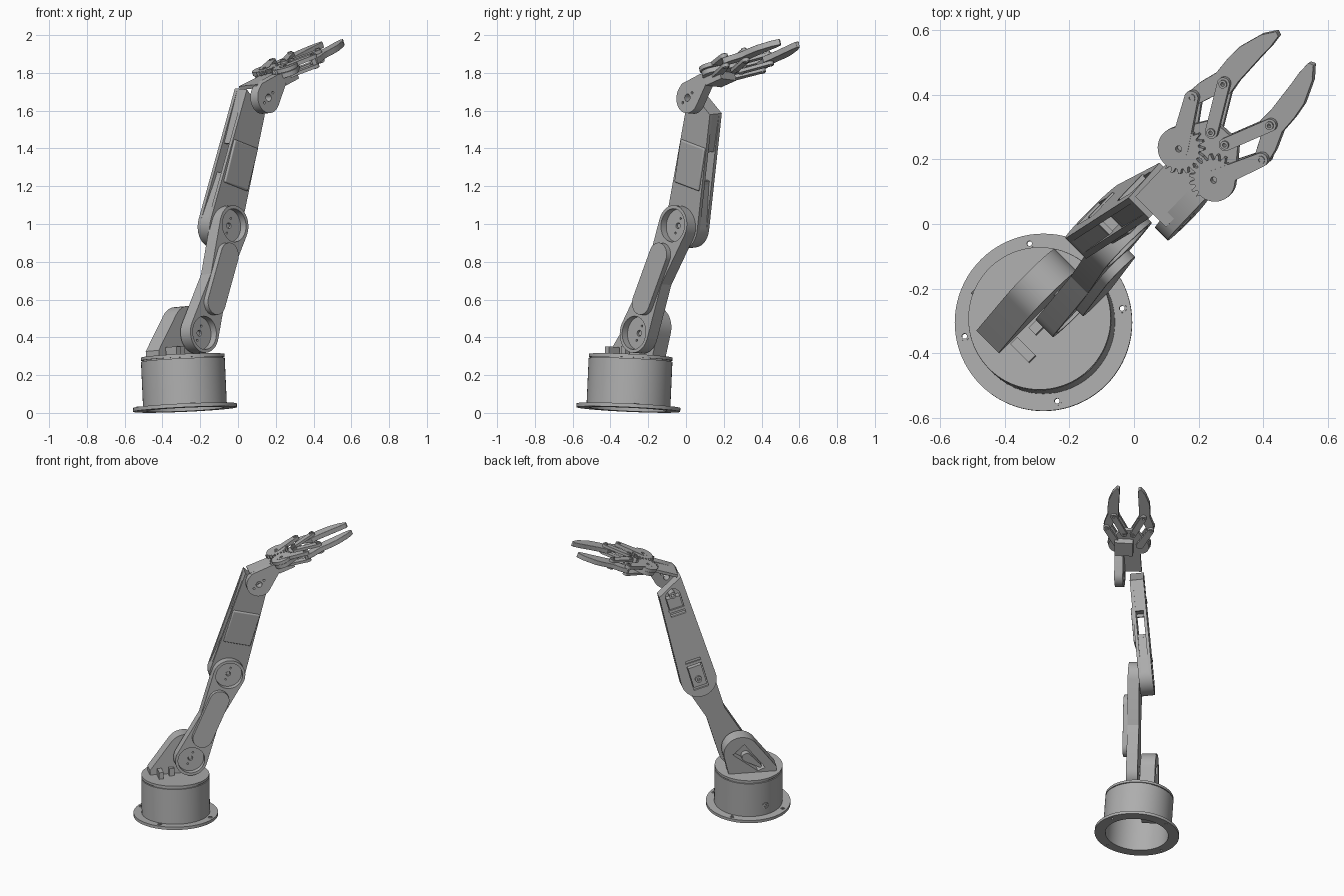
import bpy, bmesh, math
from math import sin, cos, pi, radians
from mathutils import Matrix, Vector, geometry

cube = bpy.data.objects.get("Cube")
if cube:
    bpy.data.objects.remove(cube)

grey = bpy.data.materials.new("plain grey")
grey.use_nodes = True
GREY = (0.42, 0.42, 0.42, 1)
grey.diffuse_color = GREY
grey.node_tree.nodes["Principled BSDF"].inputs["Base Color"].default_value = GREY

# The arm swings in a vertical plane: U is its reach, W its sideways axis
S = math.sqrt(0.5)
U, W, Z = Vector((S, S, 0)), Vector((S, -S, 0)), Vector((0, 0, 1))
BASIS = Matrix((U, Z, W)).transposed().to_4x4()


def frame(u, w, z, pitch=0.0, roll=0.0, plan=False, yaw=0.0):
    """Side frame (x reach, y up, z sideways) or plan frame (x reach, z up)."""
    m = Matrix.Translation(U * u + W * w + Z * z) @ BASIS
    m = m @ Matrix.Rotation(roll, 4, 'X') @ Matrix.Rotation(pitch, 4, 'Z')
    if plan:
        m = m @ Matrix.Rotation(-pi / 2, 4, 'X') @ Matrix.Rotation(yaw, 4, 'Z')
    return m


def circle(x, y, r, n=40):
    return [(x + r * cos(2 * pi * i / n), y + r * sin(2 * pi * i / n)) for i in range(n)]


def rect(x0, x1, y0, y1):
    return [(x0, y0), (x1, y0), (x1, y1), (x0, y1)]


def hull(*discs):
    """Outline stretched round a set of discs (radius 0 is a corner)."""
    pts = []
    for x, y, r in discs:
        pts += circle(x, y, r) if r else [(x, y)]
    return [pts[i] for i in geometry.convex_hull_2d([Vector(p) for p in pts])]


def prism(name, fr, outline, c0, c1, holes=(), bevel=0.0):
    """Extrude an outline with holes from c0 to c1 along the frame's z."""
    cu = bpy.data.curves.new(name, 'CURVE')
    cu.dimensions, cu.fill_mode, cu.extrude = '2D', 'BOTH', (c1 - c0) / 2
    for loop in [outline, *holes]:
        sp = cu.splines.new('POLY')
        sp.points.add(len(loop) - 1)
        for p, (x, y) in zip(sp.points, loop):
            p.co = (x, y, 0, 1)
        sp.use_cyclic_u = True
    tmp = bpy.data.objects.new(name + "_outline", cu)
    bpy.context.collection.objects.link(tmp)
    dg = bpy.context.evaluated_depsgraph_get()
    me = bpy.data.meshes.new_from_object(tmp.evaluated_get(dg))
    bpy.data.objects.remove(tmp)
    bpy.data.curves.remove(cu)
    bm = bmesh.new()
    bm.from_mesh(me)
    bmesh.ops.remove_doubles(bm, verts=bm.verts, dist=1e-5)
    bmesh.ops.translate(bm, verts=bm.verts, vec=(0, 0, (c0 + c1) / 2))
    bmesh.ops.recalc_face_normals(bm, faces=bm.faces)
    bm.to_mesh(me)
    bm.free()
    me.name = name
    me.materials.clear()
    me.materials.append(grey)
    ob = bpy.data.objects.new(name, me)
    bpy.context.collection.objects.link(ob)
    ob.matrix_world = fr
    if bevel:
        mod = ob.modifiers.new("round", 'BEVEL')
        mod.width, mod.segments, mod.limit_method = bevel, 4, 'ANGLE'
    bpy.ops.object.select_all(action='DESELECT')
    ob.select_set(True)
    bpy.context.view_layer.objects.active = ob
    bpy.ops.object.shade_smooth_by_angle(angle=radians(35))
    return ob


# Base: flange, hollow drum and turntable, leaning slightly
LEAN = -0.064
BASE = (-0.414, 0.018, 0.018)
plan = frame(*BASE, roll=LEAN, plan=True)
side = frame(*BASE, roll=LEAN)
bolts = [(0.248 * cos(a), 0.248 * sin(a)) for a in (radians(55 + 90 * i) for i in range(4))]
prism("base_flange", plan, circle(0, 0, 0.275, 80), 0, 0.02,
      [circle(0, 0, 0.205, 80)] + [circle(x, y, 0.008, 16) for x, y in bolts])
for x, y in bolts:
    prism("bolt_collar", plan, circle(x, y, 0.014, 20), 0.02, 0.024, [circle(x, y, 0.008, 16)])
prism("base_drum", plan, circle(0, 0, 0.222, 80), 0.02, 0.262, [circle(0, 0, 0.205, 80)])
prism("turntable_seat", plan, circle(0, 0, 0.214, 80), 0.255, 0.27)
prism("turntable", plan, circle(0, 0, 0.221, 80), 0.268, 0.285)
prism("base_motor", plan, rect(-0.06, 0.06, 0.02, 0.12), 0.12, 0.26)
prism("cable_port", side, circle(-0.075, 0.09, 0.02, 24), -0.218, -0.19, [circle(-0.075, 0.09, 0.011, 24)])
prism("cable_lug", plan, rect(-0.12, -0.09, -0.075, 0.005), 0.28, 0.33)
prism("small_lug", plan, rect(-0.045, -0.01, -0.03, 0.0), 0.28, 0.335)

# Shoulder bracket with its motor window
shoulder = hull((-0.165, 0.28, 0), (-0.165, 0.315, 0), (0.07, 0.435, 0.115), (0.15, 0.28, 0))
window = [(-0.09, 0.315), (-0.04, 0.295), (0.125, 0.425), (0.05, 0.495)]
prism("shoulder_bracket", side, shoulder, -0.11, -0.04, [window])
prism("shoulder_cheek", side, shoulder, -0.045, -0.012)
prism("shoulder_motor", side, hull((-0.06, 0.315, 0.01), (0.03, 0.385, 0.03)), -0.085, -0.04)

# Lower arm: two open cups joined by a rounded spine
P0, P1 = (-0.32, 0.42), (-0.064, 0.99)
LEN = math.dist(P0, P1)
lower = frame(P0[0], 0, P0[1], math.atan2(P1[1] - P0[1], P1[0] - P0[0]), -0.06)
for end, way in ((0, 1), (LEN, -1)):
    prism("lower_arm_cup", lower, hull((end, 0, 0.106), (end + way * 0.32, 0, 0.066)), -0.005, 0.07,
          [circle(end, 0, 0.088)])
    horn = [circle(end, 0, 0.016, 20), circle(end + 0.042, 0, 0.006, 12), circle(end - 0.042, 0, 0.006, 12)]
    prism("cup_floor", lower, circle(end, 0, 0.09), -0.005, 0.03, horn)
    prism("pivot_pin", lower, circle(end, 0, 0.012, 20), -0.06, 0.022)
prism("lower_arm_spine", lower, hull((0.175, 0, 0.066), (LEN - 0.175, 0, 0.066)), 0.01, 0.1, bevel=0.03)

# Upper arm: two motor housings, open sides between them, and a sleeve
upper = frame(P1[0], -0.075, P1[1], radians(74.6), 0.07)
TOP = [(0.73, 0.087, 0), (0.64, -0.087, 0)]
elbow = hull((0, 0, 0.118), (0.25, 0.087, 0), (0.25, -0.087, 0))
elbow_in = hull((0, 0, 0.1), (0.232, 0.068, 0), (0.232, -0.068, 0))
head = hull((0.45, 0.087, 0), (0.45, -0.087, 0), *TOP)
head_in = hull((0.468, 0.068, 0), (0.468, -0.068, 0), (0.71, 0.068, 0), (0.628, -0.068, 0))
panel = hull((0, 0, 0.118), (0.2, 0.087, 0), (0.2, -0.087, 0), *TOP)
low_window, high_window = rect(-0.06, 0.15, -0.05, 0.05), hull((0.48, 0.05, 0), (0.48, -0.05, 0), (0.62, 0, 0.05))
prism("elbow_housing", upper, elbow, -0.045, 0.045, [elbow_in])
prism("wrist_housing", upper, head, -0.045, 0.045, [head_in])
prism("upper_arm_back", upper, panel, -0.045, -0.025, [low_window, high_window])
prism("upper_arm_front", upper, panel, 0.025, 0.045)
prism("upper_arm_sleeve", upper, rect(0.22, 0.455, -0.092, 0.092), 0.03, 0.056, bevel=0.008)
for x0, x1, px in ((-0.05, 0.09, 0), (0.5, 0.6, 0.62)):
    prism("motor_floor", upper, rect(x0, x1, -0.045, 0.045), -0.025, 0.03)
    prism("motor_boss", upper, circle(px, 0, 0.022, 24), -0.04, 0.03, [circle(px, 0, 0.01, 16)])
for x in (0.115, 0.51):
    prism("motor_strap", upper, rect(x, x + 0.02, -0.055, 0.055), -0.05, -0.035)
for x in (0.25, 0.43):
    for y in (-0.08, 0.08):
        prism("side_tab", upper, rect(x, x + 0.02, y - 0.008, y + 0.008), -0.03, 0.03)

# Wrist: side cheek with through hole, and a top bridge to the gripper
PITCH = radians(19.3)
wrist = frame(0.12, 0.082, 1.667, PITCH, -0.07)
prism("wrist_cheek", wrist, hull((0, 0, 0.082), (0.12, 0.05, 0.04), (0.165, 0.08, 0), (-0.02, 0.085, 0)),
      -0.028, 0.028, [circle(0, 0, 0.02, 20), circle(0.04, 0.014, 0.007, 12), circle(-0.04, -0.014, 0.007, 12)])
prism("wrist_bridge", wrist, rect(-0.03, 0.19, 0.066, 0.086), -0.135, 0.0)

# Gripper body
grip = frame(0.267, 0.006, 1.832, PITCH, -0.07, True, 0.06)
prism("gripper_plate", grip, hull((0, 0.073, 0.06), (0, -0.073, 0.06), (0.1, 0.035, 0.035), (0.1, -0.035, 0.035)),
      -0.052, -0.026)
prism("gripper_motor", grip, rect(-0.05, 0.06, -0.09, 0.03), -0.095, -0.05)


def gear(y, s, phase):
    """Disc whose teeth cover only the half facing the other gear."""
    pts, teeth = [], 20
    for i in range(teeth * 4):
        a = 2 * pi * (i + phase) / (teeth * 4)
        r = (0.08 if i % 4 < 2 else 0.064) if -s * sin(a) > 0.1 else 0.068
        pts.append((r * cos(a), y + r * sin(a)))
    return pts


# Gripper jaws, one on each side
JAW = [(0.155, 0.165), (0.2, 0.158), (0.26, 0.138), (0.32, 0.139), (0.375, 0.134), (0.452, 0.107), (0.492, 0.078),
       (0.485, 0.062), (0.44, 0.06), (0.40, 0.063), (0.288, 0.067), (0.24, 0.063), (0.215, 0.09), (0.147, 0.117)]
for s, tag in ((1, "right"), (-1, "left")):
    gy, arm, root, knee = s * 0.073, (0.152, s * 0.145), (0.11, s * 0.029), (0.255, s * 0.097)
    prism(tag + "_gear", grip, gear(gy, s, 0.5 if s > 0 else 2.5), -0.022, 0.0, [circle(0, gy, 0.01, 16)])
    prism(tag + "_crank", grip, hull((0, gy, 0.03), (*arm, 0.022)), -0.02, 0.002, [circle(0, gy, 0.01, 16)])
    prism(tag + "_jaw", grip, [(x, s * y) for x, y in JAW], -0.052, -0.02, bevel=0.003)
    for c in (-0.02, -0.07):
        prism(tag + "_link", grip, hull((*root, 0.02), (*knee, 0.02)), c, c + 0.018,
              [circle(*root, 0.007, 12), circle(*knee, 0.007, 12)])
    prism(tag + "_lower_crank", grip, hull((0.02, gy, 0.024), (*arm, 0.02)), -0.07, -0.052)
    for x, y in (arm, root, knee):
        prism(tag + "_pivot", grip, circle(x, y, 0.013, 20), -0.074, 0.006, [circle(x, y, 0.006, 12)])
